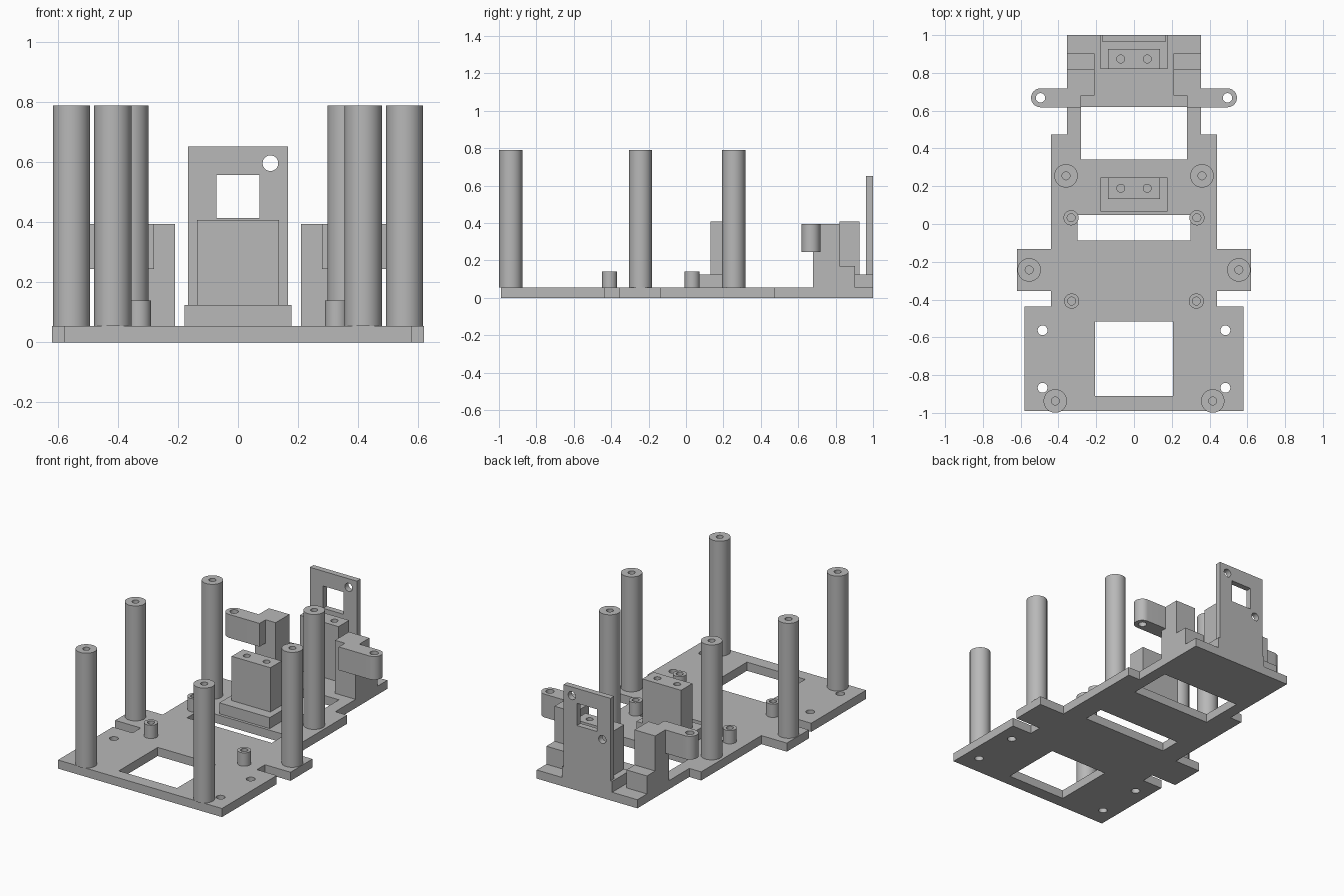
import bpy, bmesh
from math import pi, cos, sin
from mathutils import Vector

cube = bpy.data.objects.get("Cube")
if cube:
    bpy.data.objects.remove(cube, do_unlink=True)

grey = bpy.data.materials.new("plain grey")
grey.use_nodes = True
colour = (0.48, 0.48, 0.48, 1)
grey.diffuse_color = colour
grey.node_tree.nodes["Principled BSDF"].inputs["Base Color"].default_value = colour

PLATE = 0.055    # plate thickness
TOP = 0.79       # column height
EPS = 0.02       # cutter overshoot


def prism(name, points, low, high, axis="z"):
    """Extrude a closed 2D profile along one axis."""
    place = {"x": lambda u, v, w: (w, u, v),
             "y": lambda u, v, w: (u, w, v),
             "z": lambda u, v, w: (u, v, w)}[axis]
    bm = bmesh.new()
    face = bm.faces.new([bm.verts.new(place(u, v, low)) for u, v in points])
    new = bmesh.ops.extrude_face_region(bm, geom=[face])["geom"]
    shift = Vector(place(0, 0, high - low))
    bmesh.ops.translate(bm, vec=shift, verts=[g for g in new if isinstance(g, bmesh.types.BMVert)])
    bmesh.ops.recalc_face_normals(bm, faces=bm.faces)
    mesh = bpy.data.meshes.new(name)
    bm.to_mesh(mesh)
    bm.free()
    mesh.materials.append(grey)
    obj = bpy.data.objects.new(name, mesh)
    bpy.context.collection.objects.link(obj)
    return obj


def box(name, x, y, z):
    return prism(name, [(x[0], y[0]), (x[1], y[0]), (x[1], y[1]), (x[0], y[1])], *z)


def arc(u, v, r, start=0.0, sweep=2 * pi, n=48):
    return [(u + r * cos(start + sweep * i / n), v + r * sin(start + sweep * i / n))
            for i in range(n + (sweep < 6))]


def rod(name, u, v, r, low, high, axis="z"):
    return prism(name, arc(u, v, r), low, high, axis)


def combine(obj, others, operation="DIFFERENCE"):
    """Apply booleans and discard the helper solids."""
    bpy.context.view_layer.objects.active = obj
    for other in others:
        mod = obj.modifiers.new("cut", "BOOLEAN")
        mod.operation, mod.solver, mod.object = operation, "EXACT", other
        bpy.ops.object.modifier_apply(modifier=mod.name)
        bpy.data.objects.remove(other, do_unlink=True)
    return obj


# Base plate: mirrored stepped outline with windows and screw holes
half = [(0.58, -0.99), (0.58, -0.437), (0.44, -0.437), (0.44, -0.355), (0.62, -0.355),
        (0.62, -0.133), (0.44, -0.133), (0.44, 0.475), (0.356, 0.475), (0.356, 1)]
outline = half + [(-x, y) for x, y in reversed(half)]
through = (-EPS, PLATE + EPS)
cuts = [box("window", (-w, w), span, through) for w, span in
        ((0.206, (-0.91, -0.517)), (0.3, (-0.088, 0.048)), (0.28, (0.342, 0.62)))]
cuts += [rod("screw", s * 0.484, y, 0.026, *through) for s in (-1, 1) for y in (-0.563, -0.867)]
combine(prism("base_plate", outline, 0, PLATE), cuts)

# Tall columns and short standoffs, each with a blind hole in its top
for kind, r, hole, top, depth, spots in (
        ("column", 0.062, 0.021, TOP, 0.12, ((0.36, 0.255), (0.555, -0.243), (0.417, -0.937))),
        ("standoff", 0.04, 0.021, 0.14, 0.08, ((0.333, 0.033), (0.33, -0.408)))):
    for row, (x, y) in zip(("rear", "middle", "front"), spots):
        for side, s in (("left", 1), ("right", -1)):
            post = rod(f"{kind}_{row}_{side}", s * x, y, r, PLATE, top)
            combine(post, [rod("bore", s * x, y, hole, top - depth, top + EPS)])

# Stepped motor mounts: wide foot and narrow block with two holes on top
for where, foot, block in (("front", (0.066, 0.246), (0.132, 0.246)),
                           ("rear", (0.82, 1.0), (0.82, 0.927))):
    box(f"{where}_mount_foot", (-0.178, 0.178), foot, (PLATE, 0.125))
    tower = box(f"{where}_mount_block", (-0.137, 0.137), block, (0.125, 0.408))
    mid = sum(block) / 2
    combine(tower, [rod("bore", x, mid, 0.021, 0.28, 0.408 + EPS) for x in (-0.07, 0.07)])

# Upright sensor board with square opening and two diagonal screw holes
board = box("sensor_board", (-0.166, 0.166), (0.963, 1.0), (0.125, 0.652))
combine(board, [box("opening", (-0.072, 0.072), (0.9, 1.1), (0.415, 0.557)),
                rod("screw", 0.108, 0.597, 0.026, 0.9, 1.1, "y"),
                rod("screw", -0.108, 0.374, 0.026, 0.9, 1.1, "y")])

# Side brackets: stepped post with a rounded, drilled arm reaching outward
ARM_TOP = 0.394
for side, s in (("left", 1), ("right", -1)):
    profile = [(0.68, PLATE), (0.903, PLATE), (0.903, 0.17), (0.82, 0.17),
               (0.82, ARM_TOP), (0.68, ARM_TOP)]
    x_low, x_high = sorted((s * 0.21, s * 0.356))
    post = prism(f"side_bracket_{side}", profile, x_low, x_high, "x")
    arm_shape = [(0.28, 0.618)] + arc(0.495, 0.668, 0.05, -pi / 2, pi, 24) + [(0.28, 0.718)]
    arm = prism("arm", [(s * x, y) for x, y in arm_shape], 0.245, ARM_TOP)
    combine(post, [arm], "UNION")
    combine(post, [rod("bore", s * 0.495, 0.668, 0.025, 0.2, 0.45)])

# Smooth the round walls, keep the edges sharp
bpy.ops.object.select_all(action="DESELECT")
for obj in bpy.context.collection.objects:
    if obj.type == "MESH":
        obj.select_set(True)
        bpy.context.view_layer.objects.active = obj
bpy.ops.object.shade_smooth_by_angle()
